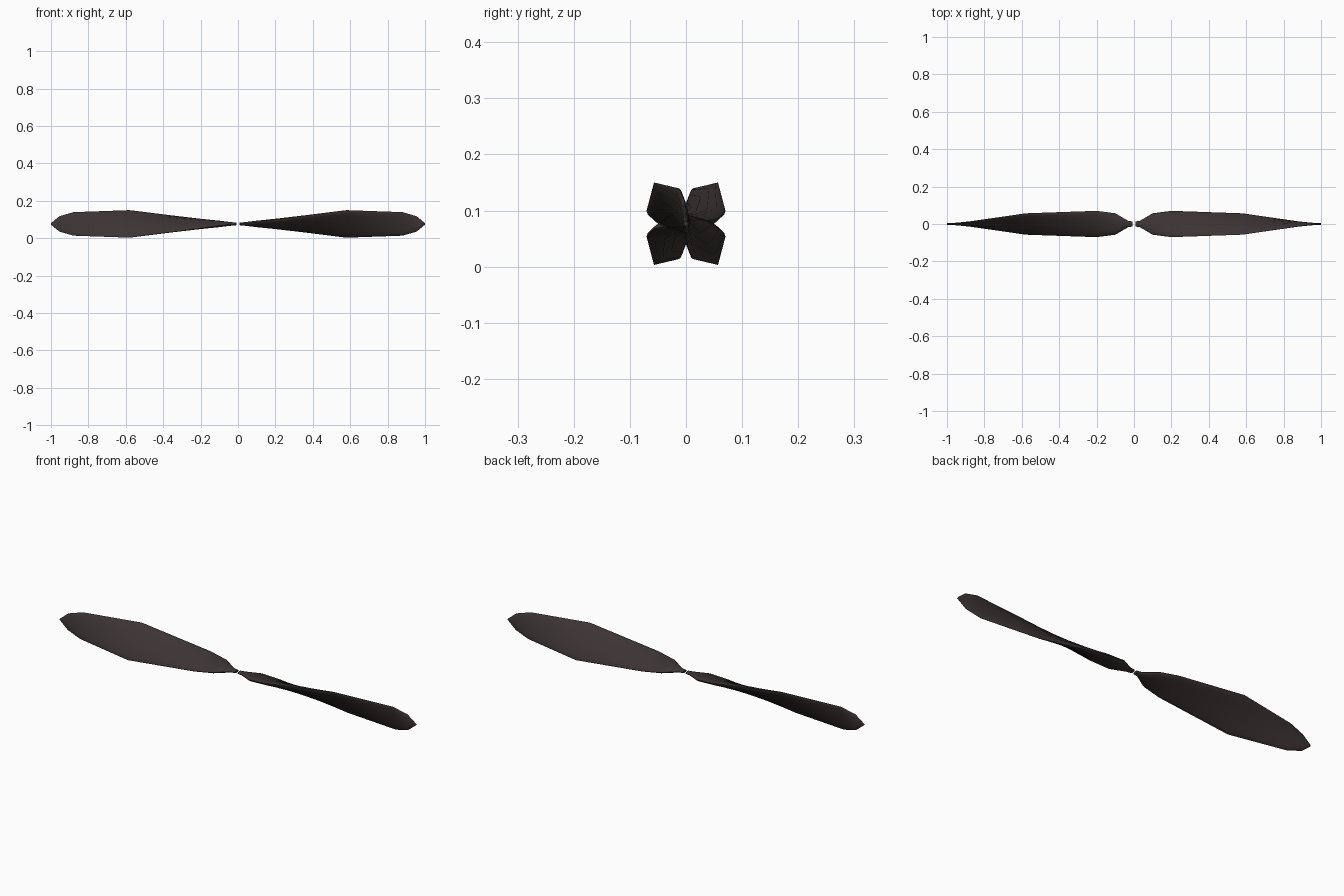
import bpy, bmesh, math

if "Cube" in bpy.data.objects:
    bpy.data.objects.remove(bpy.data.objects["Cube"])

ZC = 0.0765      # height of the propeller axis
SIDES = 20       # points around each blade section

mat = bpy.data.materials.new("dark brown")
mat.diffuse_color = (0.046, 0.034, 0.034, 1)
mat.use_nodes = True
mat.node_tree.nodes["Principled BSDF"].inputs["Base Color"].default_value = mat.diffuse_color

# blade stations: distance from hub, half chord, half thickness
STATIONS = [(0.008, 0.014, 0.007), (0.03, 0.016, 0.009), (0.10, 0.058, 0.015),
            (0.20, 0.074, 0.016), (0.58, 0.093, 0.011), (0.88, 0.064, 0.007),
            (0.955, 0.041, 0.006), (1.0, 0.004, 0.004)]


def blade(name, turn):
    """Twisted blade along +x (turn=1), or the same turned 180 degrees about y (turn=-1)."""
    bm = bmesh.new()
    rings = []
    for x, chord, thick in STATIONS:
        twist = math.radians(90 * x)
        ring = []
        for i in range(SIDES):
            a = 2 * math.pi * i / SIDES
            u, v = chord * math.cos(a), thick * math.sin(a)
            y = u * math.cos(twist) + v * math.sin(twist)
            z = -u * math.sin(twist) + v * math.cos(twist)
            ring.append(bm.verts.new((turn * x, y, turn * z + ZC)))
        rings.append(ring)
    for r, s in zip(rings, rings[1:]):
        for i in range(SIDES):
            j = (i + 1) % SIDES
            bm.faces.new((r[i], r[j], s[j], s[i]))
    bm.faces.new(rings[0])
    bm.faces.new(rings[-1])
    bmesh.ops.recalc_face_normals(bm, faces=bm.faces)
    me = bpy.data.meshes.new(name)
    bm.to_mesh(me)
    bm.free()
    me.materials.append(mat)
    ob = bpy.data.objects.new(name, me)
    bpy.context.collection.objects.link(ob)
    bpy.ops.object.select_all(action='DESELECT')
    ob.select_set(True)
    bpy.context.view_layer.objects.active = ob
    bpy.ops.object.shade_smooth_by_angle(angle=math.radians(40))


blade("right_propeller_blade", 1)
blade("left_propeller_blade", -1)
